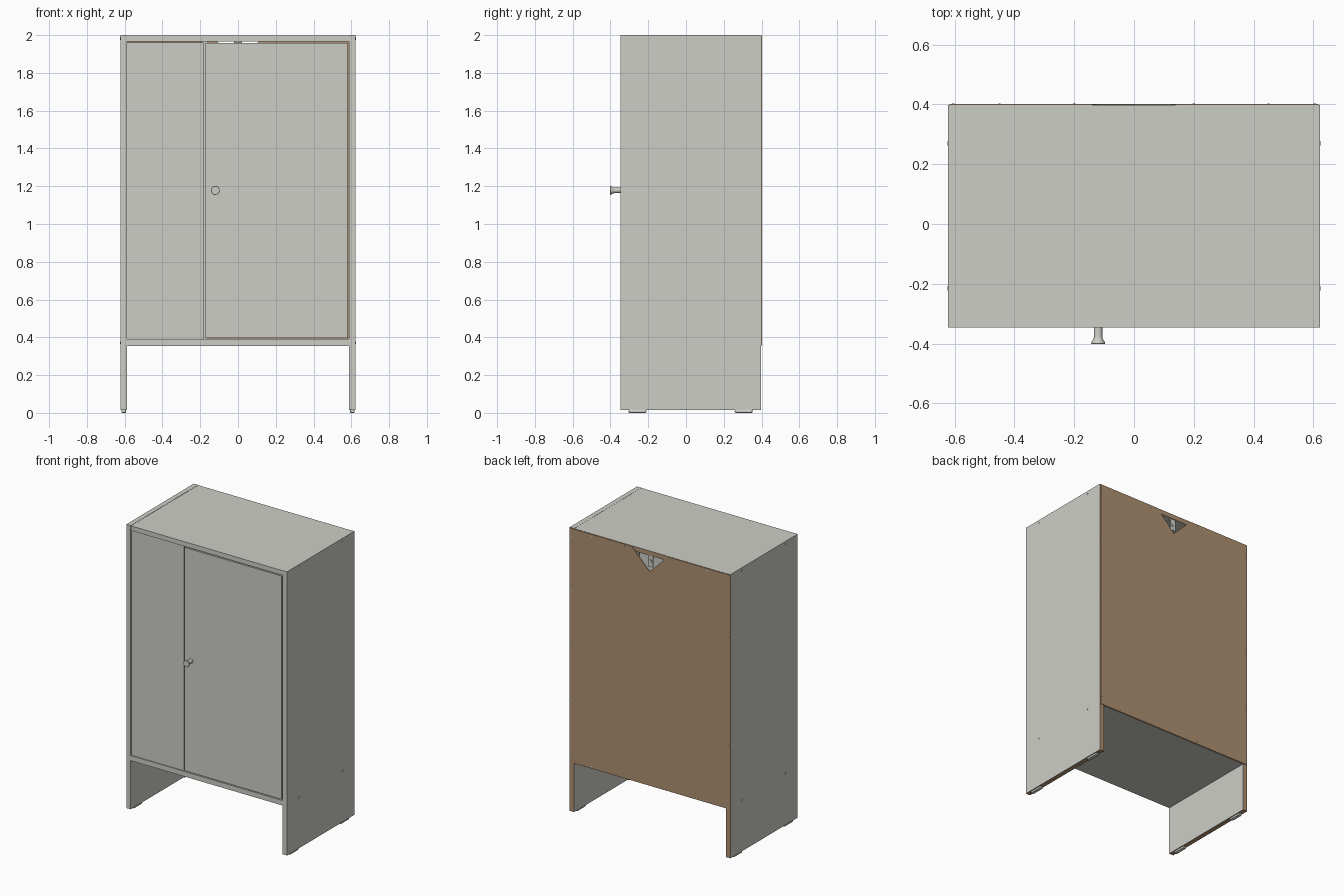
import bpy, bmesh, math
from mathutils import Matrix, Vector

if "Cube" in bpy.data.objects:
    bpy.data.objects.remove(bpy.data.objects["Cube"])


def material(name, col):
    m = bpy.data.materials.new(name)
    m.diffuse_color = (*col, 1)
    m.use_nodes = True
    m.node_tree.nodes["Principled BSDF"].inputs["Base Color"].default_value = m.diffuse_color
    return m


GREY = material("warm grey paint", (0.61, 0.615, 0.57))
BROWN = material("raw brown board", (0.43, 0.285, 0.165))


def finish(name, bm, mats, raw=()):
    """Make an object; faces pointing along a raw direction get the second material."""
    bmesh.ops.recalc_face_normals(bm, faces=bm.faces)
    for f in bm.faces:
        f.normal_update()
        if any(f.normal.dot(Vector(d)) > 0.9 for d in raw):
            f.material_index = 1
    me = bpy.data.meshes.new(name)
    bm.to_mesh(me)
    bm.free()
    for m in mats:
        me.materials.append(m)
    ob = bpy.data.objects.new(name, me)
    bpy.context.collection.objects.link(ob)
    return ob


def box(name, x, y, z, raw=(), bevel=0.0):
    bm = bmesh.new()
    size = (x[1] - x[0], y[1] - y[0], z[1] - z[0])
    mid = (sum(x) / 2, sum(y) / 2, sum(z) / 2)
    bmesh.ops.create_cube(bm, size=1, matrix=Matrix.Translation(mid) @ Matrix.Diagonal((*size, 1)))
    ob = finish(name, bm, [GREY, BROWN], raw)
    if bevel:
        mod = ob.modifiers.new("bevel", 'BEVEL')
        mod.width, mod.segments = bevel, 2
    return ob


def disc(name, loc, axis, r, depth, mat=GREY):
    bm = bmesh.new()
    rot = Vector((0, 0, 1)).rotation_difference(Vector(axis)).to_matrix().to_4x4()
    bmesh.ops.create_cone(bm, cap_ends=True, segments=12, radius1=r, radius2=r, depth=depth,
                          matrix=Matrix.Translation(loc) @ rot)
    return finish(name, bm, [mat])


BACK, DOWN = (0, 1, 0), (0, 0, -1)
YF, YB = -0.347, 0.398

# side panels, feet and screw caps
for s, side in ((-1, "left"), (1, "right")):
    span = lambda a, b: tuple(sorted((s * a, s * b)))
    box(side + "_side_panel", span(0.588, 0.622), (YF, YB), (0.014, 2.0), (BACK, DOWN))
    for y, end in ((-0.257, "front"), (0.305, "back")):
        box(f"{side}_{end}_foot", span(0.593, 0.617), (y - 0.047, y + 0.047), (0, 0.016), bevel=0.005)
    for y in (-0.215, 0.27):
        for z in (0.372, 1.982):
            disc(side + "_screw_cap", (s * 0.622, y, z), (1, 0, 0), 0.007, 0.005)

# top, bottom and inner divider
box("top_panel", (-0.587, 0.588), (YF, YB), (1.966, 1.999), (BACK,))
box("bottom_panel", (-0.588, 0.588), (YF, YB), (0.355, 0.39), (BACK,))
box("divider", (-0.192, -0.158), (-0.315, YB), (0.39, 1.966), (BACK,))

# front: fixed panel on the left, door on the right
box("fixed_front_panel", (-0.588, -0.181), (YF + 0.008, YF + 0.04), (0.39, 1.962))
box("door", (-0.171, 0.579), (YF, YF + 0.032), (0.396, 1.959))

# back board with a triangular notch in its top edge
bm = bmesh.new()
outline = [(-0.617, 0.358), (0.617, 0.358), (0.617, 1.997), (0.14, 1.997),
           (0, 1.857), (-0.14, 1.997), (-0.617, 1.997)]
face = bm.faces.new([bm.verts.new((x, YB, z)) for x, z in outline])
ext = bmesh.ops.extrude_face_region(bm, geom=[face])
bmesh.ops.translate(bm, vec=(0, 0.004, 0),
                    verts=[v for v in ext["geom"] if isinstance(v, bmesh.types.BMVert)])
finish("back_board", bm, [BROWN])

# nails around the back board
for x in (-0.605, 0.605):
    for i in range(5):
        disc("back_nail", (x, YB + 0.004, 0.42 + i * 0.38), BACK, 0.004, 0.002)
for z in (0.372, 1.983):
    for x in (-0.45, -0.2, 0.2, 0.45):
        disc("back_nail", (x, YB + 0.004, z), BACK, 0.004, 0.002)

# wall bracket behind the notch
box("bracket_plate", (-0.02, 0.02), (0.388, 0.392), (1.885, 1.966))
box("bracket_flange", (-0.02, 0.02), (0.32, 0.392), (1.962, 1.966))
disc("bracket_screw", (0, 0.393, 1.925), BACK, 0.011, 0.006)

# turned knob
bm = bmesh.new()
profile = [(0, 0.005), (0.014, 0.005), (0.014, -0.03), (0.016, -0.038), (0.023, -0.049),
           (0.0235, -0.053), (0.022, -0.055), (0, -0.055)]
vs = [bm.verts.new((r, YF + y, 0)) for r, y in profile]
edges = [bm.edges.new(p) for p in zip(vs, vs[1:])]
bmesh.ops.spin(bm, geom=vs + edges, cent=(0, 0, 0), axis=(0, 1, 0), angle=2 * math.pi, steps=32)
bmesh.ops.remove_doubles(bm, verts=bm.verts, dist=0.0001)
bmesh.ops.translate(bm, vec=(-0.12, 0, 1.178), verts=bm.verts)
knob = finish("door_knob", bm, [GREY])
bpy.context.view_layer.objects.active = knob
knob.select_set(True)
bpy.ops.object.shade_smooth_by_angle(angle=math.radians(35))
